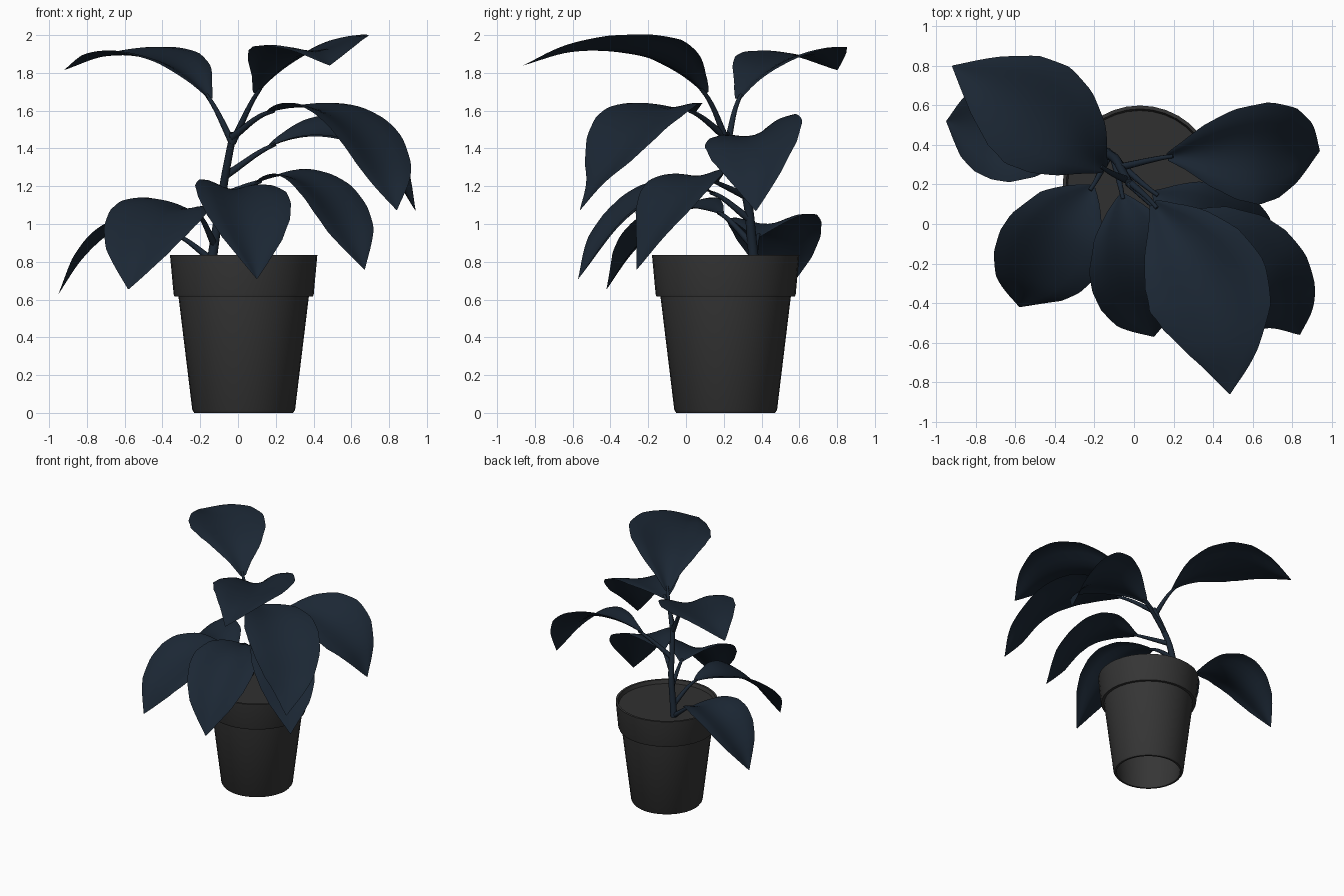
import bpy, bmesh
from math import cos, sin, pi, radians
from mathutils import Vector as V

if "Cube" in bpy.data.objects:
    bpy.data.objects.remove(bpy.data.objects["Cube"])


def material(name, rgb):
    m = bpy.data.materials.new(name)
    m.diffuse_color = (*rgb, 1)
    m.use_nodes = True
    m.node_tree.nodes["Principled BSDF"].inputs["Base Color"].default_value = m.diffuse_color
    return m


GREEN = material("leaf_colour", (0.011, 0.02, 0.034))
POT = material("pot_colour", (0.036, 0.036, 0.036))
SOIL = material("soil_colour", (0.03, 0.03, 0.03))


def make(name, verts, faces, mat, angle):
    me = bpy.data.meshes.new(name)
    me.from_pydata([tuple(v) for v in verts], [], faces)
    bm = bmesh.new()
    bm.from_mesh(me)
    bmesh.ops.remove_doubles(bm, verts=bm.verts, dist=1e-5)
    bmesh.ops.recalc_face_normals(bm, faces=bm.faces)
    bm.to_mesh(me)
    bm.free()
    ob = bpy.data.objects.new(name, me)
    bpy.context.collection.objects.link(ob)
    me.materials.append(mat)
    bpy.ops.object.select_all(action='DESELECT')
    ob.select_set(True)
    bpy.context.view_layer.objects.active = ob
    bpy.ops.object.shade_smooth_by_angle(angle=radians(angle))
    return ob


def grid_faces(rows, cols, wrap=False):
    return [(r * cols + c, r * cols + (c + 1) % cols,
             (r + 1) * cols + (c + 1) % cols, (r + 1) * cols + c)
            for r in range(rows - 1) for c in range(cols if wrap else cols - 1)]


def lathe(name, profile, centre, mat, n=36):
    vs = [V((centre[0] + r * cos(2 * pi * i / n), centre[1] + r * sin(2 * pi * i / n), z))
          for r, z in profile for i in range(n)]
    return make(name, vs, grid_faces(len(profile), n, True), mat, 30)


def spline(pts, steps=8):
    """Smooth path through the points."""
    p = [V(q) for q in pts]
    p = [p[0] * 2 - p[1]] + p + [p[-1] * 2 - p[-2]]
    out = []
    for i in range(1, len(p) - 2):
        a, b, c, d = p[i - 1:i + 3]
        for k in range(steps):
            t = k / steps
            out.append(0.5 * (2 * b + (c - a) * t + (2 * a - 5 * b + 4 * c - d) * t * t
                              + (3 * b - a - 3 * c + d) * t ** 3))
    return out + [p[-2]]


def tangent(path, i):
    return (path[min(i + 1, len(path) - 1)] - path[max(i - 1, 0)]).normalized()


def tube(name, path, r0, r1, n=8):
    vs = []
    for i, p in enumerate(path):
        t = tangent(path, i)
        s = t.cross(V((0.31, 0.95, 0.05))).normalized()
        u = s.cross(t)
        r = r0 + (r1 - r0) * i / (len(path) - 1)
        vs += [p + r * (s * cos(2 * pi * k / n) + u * sin(2 * pi * k / n)) for k in range(n)]
    m = len(vs) - n
    caps = [tuple(range(n)), tuple(range(m, m + n))]
    return make(name, vs, grid_faces(len(path), n, True) + caps, GREEN, 50)


# half width of the blade along its length: heart-shaped or wedge-shaped base
HEART = [(0, .06), (.08, .36), (.2, .74), (.35, .98), (.46, 1),
         (.6, .9), (.75, .66), (.88, .33), (1, .01)]
WEDGE = [(0, .07), (.1, .28), (.22, .6), (.36, .88), (.5, 1),
         (.64, .88), (.79, .56), (.91, .25), (1, .01)]


def width_at(outline, t):
    for (a, wa), (b, wb) in zip(outline, outline[1:]):
        if t <= b:
            return wa + (wb - wa) * (t - a) / (b - a)
    return outline[-1][1]


def leaf(name, joint, spine, half, fold=0.22, roll=0.0, outline=HEART, cols=11):
    path = spline([joint] + spine)
    tube(name + "_stalk", path[:10], 0.02, 0.01)
    blade = path[8:]
    dist = [0]
    for a, b in zip(blade, blade[1:]):
        dist.append(dist[-1] + (b - a).length)
    vs = []
    for i, p in enumerate(blade):
        t = tangent(blade, i)
        side = t.cross(V((0, 0, 1))).normalized()
        up = side.cross(t)
        side, up = side * cos(roll) + up * sin(roll), up * cos(roll) - side * sin(roll)
        f = dist[i] / dist[-1]
        w = half * width_at(outline, f)
        cup = fold * w * (1 + (1.5 if outline is WEDGE else 0.2) * (1 - f) ** 3)
        for c in range(cols):
            u = 2 * c / (cols - 1) - 1
            vs.append(p + side * u * w + up * cup * (2.3 * u * u - 1.4 * u ** 4))
    return make(name, vs, grid_faces(len(blade), cols), GREEN, 60)


# hollow pot with a stepped rim, and soil
C = (0.03, 0.21)
lathe("pot", [(.335, .8), (.245, .02), (.247, 0), (.262, 0), (.272, .015), (.345, .615),
              (.366, .615), (.371, .63), (.39, .835), (.373, .835), (.363, .8)], C, POT)
lathe("soil", [(0, .805), (.367, .805)], C, SOIL)

# main stem
tube("stem", spline([(-.14, .36, .79), (-.125, .35, .9), (-.09, .325, 1.12),
                     (-.06, .27, 1.3), (-.025, .21, 1.48)]), 0.028, 0.019, 10)

# leaves from the top of the plant down
leaf("top_left_leaf", (-.03, .22, 1.43),
     [(-.15, .28, 1.66), (-.3, .41, 1.82), (-.5, .56, 1.885), (-.72, .69, 1.885), (-.92, .8, 1.815)],
     .295, .13, .04, WEDGE)
leaf("top_front_leaf", (-.03, .22, 1.43),
     [(.1, .1, 1.69), (.25, -.1, 1.85), (.385, -.34, 1.91), (.455, -.61, 1.91), (.485, -.86, 1.84)],
     .32, .19, -.1, WEDGE)
leaf("upper_right_leaf", (-.03, .21, 1.46),
     [(.16, .04, 1.59), (.42, -.13, 1.61), (.63, -.28, 1.5), (.77, -.42, 1.29), (.84, -.56, 1.075)],
     .28, .12)
leaf("right_leaf", (-.06, .29, 1.26),
     [(.17, .34, 1.41), (.4, .36, 1.47), (.63, .37, 1.44), (.82, .37, 1.29), (.94, .37, 1.07)],
     .27, .17, -.28, WEDGE)
leaf("middle_right_leaf", (-.08, .31, 1.15),
     [(.1, .16, 1.22), (.27, .06, 1.255), (.43, -.03, 1.18), (.56, -.13, 1.01), (.67, -.26, .76)],
     .235, .13, -.08)
leaf("front_leaf", (-.1, .33, 1.03),
     [(-.06, .15, 1.16), (-.02, -.04, 1.18), (.02, -.23, 1.1), (.06, -.42, .93), (.1, -.57, .71)],
     .255, .22, .08)
leaf("front_left_leaf", (-.125, .35, .89),
     [(-.21, .19, 1.05), (-.33, .03, 1.08), (-.43, -.13, 1.01), (-.52, -.29, .86), (-.58, -.42, .655)],
     .27, .17, .12)
leaf("low_left_leaf", (-.14, .36, .81),
     [(-.3, .38, .93), (-.48, .43, 1), (-.66, .47, .96), (-.82, .5, .82), (-.95, .52, .63)],
     .25, .2, .05)
